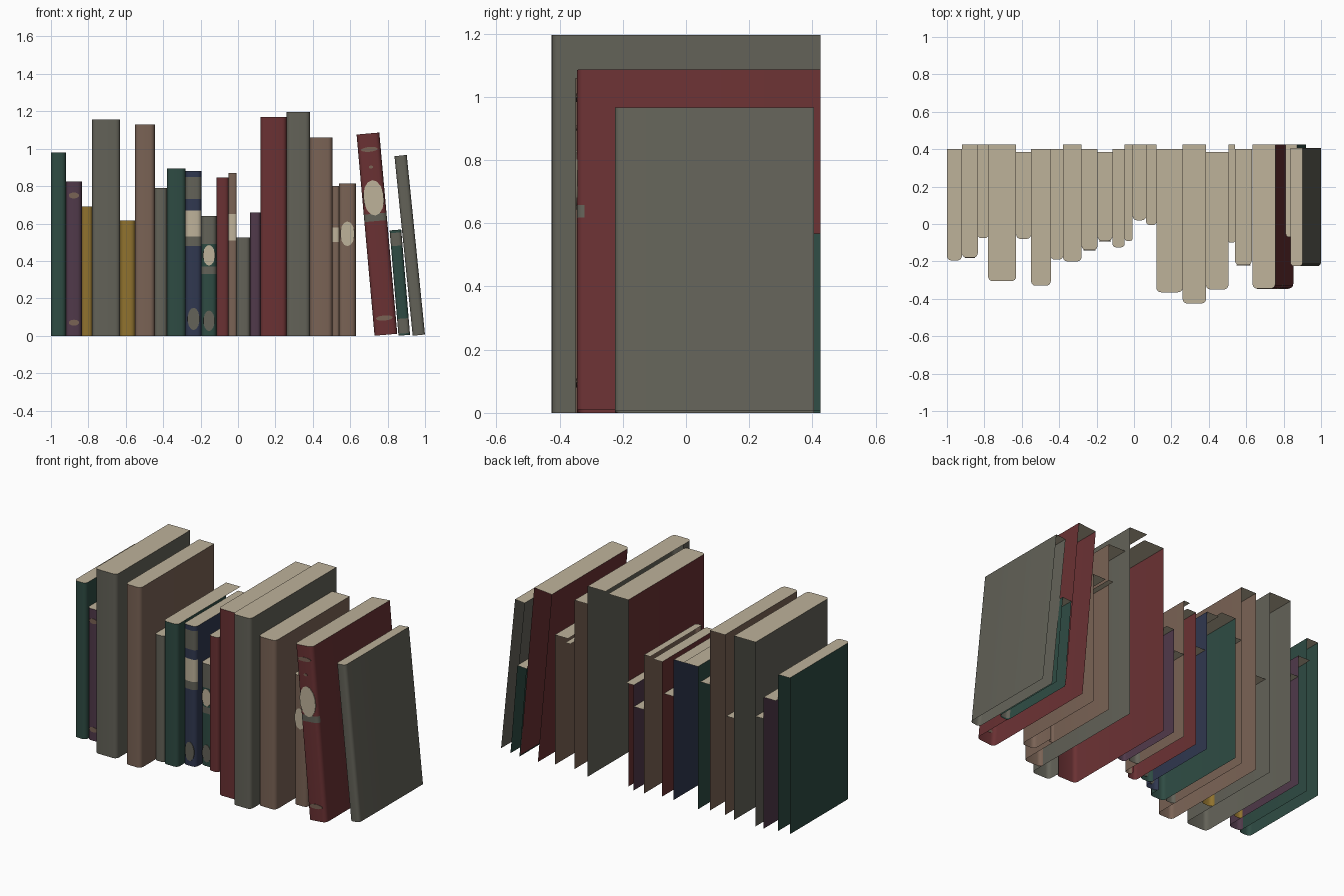
import bpy, bmesh, math
from mathutils import Matrix, Vector

if "Cube" in bpy.data.objects:
    bpy.data.objects.remove(bpy.data.objects["Cube"])


def srgb(*c):
    return [((v / 255 + 0.055) / 1.055) ** 2.4 for v in c] + [1]


COLOURS = {
    "green": (46, 75, 67), "purple": (80, 57, 74), "gold": (144, 114, 46),
    "grey": (99, 98, 88), "brown": (122, 99, 85), "red": (106, 49, 51),
    "navy": (48, 56, 80), "cream": (190, 178, 154),
}
MATS = {}
for name, c in COLOURS.items():
    MATS[name] = bpy.data.materials.new(name)
    MATS[name].diffuse_color = srgb(*c)
ORDER = list(COLOURS)
BACK = [0.40, 0.425, 0.385]   # three shelf depths


def book(name, w, h, yf, yb, colour, left=None, right=None, bands=(), spots=()):
    """Open-backed jacket: rounded spine, side covers and a page top.
    left / right give the y where each cover ends (default: back edge)."""
    left = yb if left is None else left
    right = yb if right is None else right
    r = min(0.024, w * 0.3)
    prof = [(0, left)] if left > yf + r + 0.001 else []
    start = len(prof)
    n = 4
    arc = [(r - r * math.cos(i * math.pi / 2 / n), yf + r - r * math.sin(i * math.pi / 2 / n))
           for i in range(n + 1)]
    spine = arc + [(w - x, y) for x, y in reversed(arc)]
    prof += spine
    stop = len(prof) - 1
    if right > yf + r + 0.001:
        prof.append((w, right))
    zs = sorted({0, h} | {b[0] for b in bands} | {b[1] for b in bands})
    bm = bmesh.new()
    rows = [[bm.verts.new((x, y, z)) for x, y in prof] for z in zs]
    for k in range(len(zs) - 1):
        zm = (zs[k] + zs[k + 1]) / 2
        for i in range(len(prof) - 1):
            f = bm.faces.new((rows[k][i], rows[k][i + 1], rows[k + 1][i + 1], rows[k + 1][i]))
            col = colour
            if start <= i < stop:       # coloured bands on the spine only
                for z0, z1, bc in bands:
                    if z0 < zm < z1:
                        col = bc
            f.material_index = ORDER.index(col)
    # page top
    top = [bm.verts.new((x, y, h)) for x, y in [(0, yb)] + spine + [(w, yb)]]
    bm.faces.new(top).material_index = ORDER.index("cream")
    # thin oval labels on the spine
    for z, rx, rz, bc in spots:
        res = bmesh.ops.create_cone(bm, cap_ends=True, segments=14, radius1=1, radius2=1, depth=1)
        m = (Matrix.Translation((w / 2, yf, z)) @ Matrix.Diagonal((rx, 0.005, rz, 1))
             @ Matrix.Rotation(math.pi / 2, 4, 'X'))
        bmesh.ops.transform(bm, matrix=m, verts=res["verts"])
        for f in {f for v in res["verts"] for f in v.link_faces}:
            f.material_index = ORDER.index(bc)
    me = bpy.data.meshes.new(name)
    bm.to_mesh(me)
    bm.free()
    for c in ORDER:
        me.materials.append(MATS[c])
    ob = bpy.data.objects.new(name, me)
    bpy.context.collection.objects.link(ob)
    bpy.ops.object.select_all(action='DESELECT')
    ob.select_set(True)
    bpy.context.view_layer.objects.active = ob
    bpy.ops.object.shade_smooth_by_angle(angle=math.radians(40))
    return ob


# upright books: x0, x1, height, spine y, shelf depth index, colour
UPRIGHT = [
    (-1.0, -.92, .98, -.195, 0, "green"),
    (-.92, -.835, .825, -.18, 1, "purple"),
    (-.835, -.78, .69, -.075, 1, "gold"),
    (-.78, -.63, 1.155, -.305, 1, "grey"),
    (-.63, -.55, .615, -.08, 2, "gold"),
    (-.55, -.445, 1.13, -.33, 0, "brown"),
    (-.445, -.38, .79, -.19, 0, "grey"),
    (-.38, -.28, .895, -.20, 1, "green"),
    (-.28, -.195, .88, -.14, 0, "navy"),
    (-.195, -.115, .64, -.09, 2, "green"),
    (-.115, -.05, .845, -.125, 0, "red"),
    (-.05, -.007, .87, -.09, 1, "brown"),
    (-.007, .065, .525, .02, 1, "grey"),
    (.065, .12, .66, -.005, 1, "purple"),
    (.12, .26, 1.17, -.365, 0, "red"),
    (.26, .385, 1.195, -.425, 1, "grey"),
    (.385, .505, 1.06, -.35, 2, "brown"),
    (.505, .54, .80, -.10, 1, "brown"),
    (.54, .63, .815, -.22, 0, "brown"),
]
BANDS = {
    8: [(.73, .85, "grey"), (.53, .67, "cream"), (.48, .53, "grey")],
    9: [(.49, .64, "grey"), (.33, .37, "grey")],
    11: [(.51, .65, "cream")],
    17: [(.50, .58, "cream")],
}
SPOTS = {
    1: [(.75, .028, .016, "brown"), (.07, .028, .016, "brown")],
    8: [(.09, .032, .06, "grey")],
    9: [(.43, .032, .055, "cream"), (.08, .03, .055, "grey")],
    18: [(.545, .038, .066, "cream")],
}


def cover_end(i, j):
    """Only the clearly taller of two touching books keeps its full cover."""
    b = UPRIGHT[i]
    if not 0 <= j < len(UPRIGHT) or b[2] > UPRIGHT[j][2] + 0.03:
        return BACK[b[4]]
    return UPRIGHT[j][3] + 0.024


for i, (x0, x1, h, yf, d, col) in enumerate(UPRIGHT):
    ob = book(f"book_{i + 1:02d}", x1 - x0, h, yf, BACK[d], col,
              cover_end(i, i - 1), cover_end(i, i + 1), BANDS.get(i, ()), SPOTS.get(i, ()))
    ob.location.x = x0

# leaning books: name, x of lower left corner, width, height, spine y, back y, colour, lean
LEANING = [
    ("leaning_red_book", .73, .122, 1.08, -.345, .425, "red", 5.1,
     [(.61, .65, "grey")],
     [(.735, .055, .095, "cream"), (.995, .045, .013, "brown"), (.09, .045, .014, "brown"),
      (.9, .012, .008, "brown")]),
    ("leaning_green_book", .858, .062, .565, -.07, .425, "green", 4.8,
     [(.48, .55, "grey"), (.01, .09, "grey")], []),
    ("leaning_grey_book", .934, .066, .965, -.225, .405, "grey", 5.8, [], []),
]
for name, x, w, h, yf, yb, col, lean, bands, spots in LEANING:
    ob = book(name, w, h, yf, yb, col, None, None, bands, spots)
    ob.location.x = x
    ob.rotation_euler.y = -math.radians(lean)

for m in bpy.data.materials:
    if m.users and not m.is_grease_pencil:
        m.use_nodes = True
        m.node_tree.nodes["Principled BSDF"].inputs["Base Color"].default_value = m.diffuse_color
